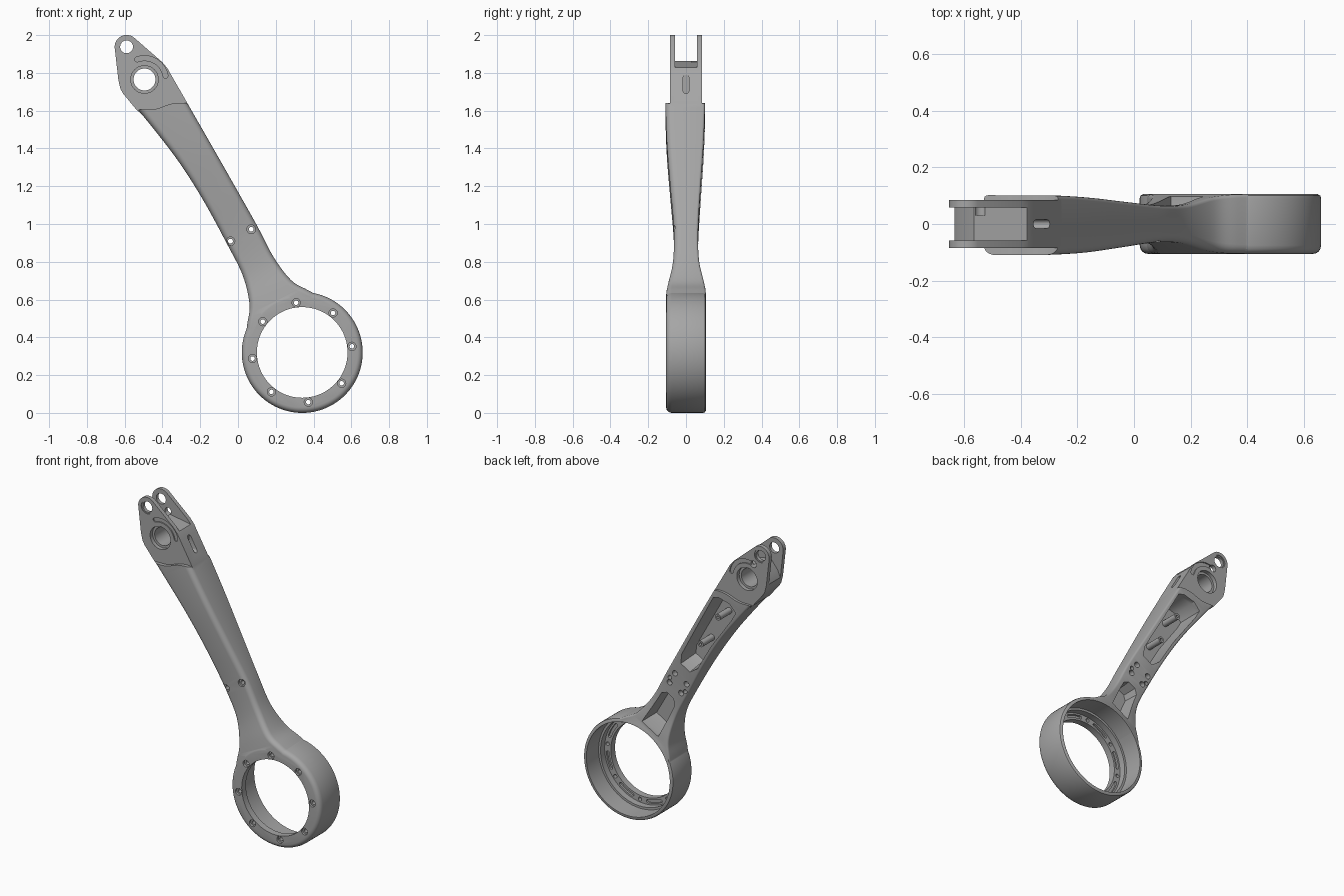
import bpy, bmesh, math
from mathutils import Vector

old = bpy.data.objects.get("Cube")
if old:
    bpy.data.objects.remove(old)

grey = bpy.data.materials.new("machined grey")
grey.use_nodes = True
colour = (0.38, 0.38, 0.38, 1)
grey.diffuse_color = colour
grey.node_tree.nodes["Principled BSDF"].inputs["Base Color"].default_value = colour

RING = Vector((0.34, 0.32))       # x, z of the ring centre
BORE = Vector((-0.495, 1.765))    # head bearing bore
TIP = Vector((-0.59, 1.938))      # fork tip
ALONG = Vector((-0.498, 0.867))   # arm direction, ring to fork
ACROSS = Vector((0.867, 0.498))


def arm_point(s, t):
    """Position s along and t across the arm, as x, z."""
    return RING + ALONG * s + ACROSS * t


def finish(bm, name):
    bmesh.ops.recalc_face_normals(bm, faces=bm.faces)
    mesh = bpy.data.meshes.new(name)
    bm.to_mesh(mesh)
    bm.free()
    mesh.materials.append(grey)
    ob = bpy.data.objects.new(name, mesh)
    bpy.context.collection.objects.link(ob)
    return ob


def skin(sections, name):
    """Closed solid through a list of equal-length loops of 3D points."""
    bm = bmesh.new()
    loops = [[bm.verts.new(p) for p in sec] for sec in sections]
    for a, b in zip(loops, loops[1:]):
        for i in range(len(a)):
            j = (i + 1) % len(a)
            bm.faces.new((a[i], a[j], b[j], b[i]))
    bm.faces.new(loops[0])
    bm.faces.new(loops[-1])
    return finish(bm, name)


def prism(outline, y0, y1, name="cutter"):
    return skin([[(p[0], y, p[1]) for p in outline] for y in (y0, y1)], name)


def arc(c, r, a0, a1, n):
    step = (a1 - a0) / n
    return [(c[0] + r * math.cos(math.radians(a0 + step * i)),
             c[1] + r * math.sin(math.radians(a0 + step * i))) for i in range(n + 1)]


def disc(c, r, y0, y1, n=32, name="cutter"):
    return prism(arc(c, r, 0, 360, n)[:-1], y0, y1, name)


def arc_slot(c, r, width, a0, a1, y0, y1):
    """Curved slot with rounded ends."""
    h = width / 2
    ends = [arc(c, r, a, a, 1)[0] for a in (a0, a1)]
    outline = (arc(c, r + h, a0, a1, 16) + arc(ends[1], h, a1, a1 + 180, 6)[1:-1]
               + arc(c, r - h, a1, a0, 16) + arc(ends[0], h, a0 + 180, a0 + 360, 6)[1:-1])
    return prism(outline, y0, y1)


def combine(target, tool, operation="DIFFERENCE"):
    mod = target.modifiers.new("shape", "BOOLEAN")
    mod.operation, mod.object, mod.solver = operation, tool, "EXACT"
    bpy.context.view_layer.objects.active = target
    bpy.ops.object.modifier_apply(modifier=mod.name)
    bpy.data.objects.remove(tool)


def spline(points, per):
    """Catmull-Rom through tuples of any length."""
    pts = [points[0]] + points + [points[-1]]
    out = []
    for a, b, c, d in zip(pts, pts[1:], pts[2:], pts[3:]):
        for k in range(per):
            u = k / per
            out.append([0.5 * (2 * q + (r - p) * u + (2 * p - 5 * q + 4 * r - s) * u * u
                               + (3 * q - p - 3 * r + s) * u ** 3)
                        for p, q, r, s in zip(a, b, c, d)])
    return out + [list(points[-1])]


# Arm: along, left edge, right edge, front depth, back depth
stations = [(0.20, -0.235, 0.235, 0.104, 0.104), (0.275, -0.178, 0.188, 0.104, 0.104),
            (0.36, -0.115, 0.14, 0.094, 0.094), (0.51, -0.07, 0.12, 0.068, 0.068),
            (0.70, -0.059, 0.127, 0.065, 0.065), (0.95, -0.053, 0.129, 0.083, 0.078),
            (1.19, -0.063, 0.13, 0.1, 0.092), (1.42, -0.093, 0.13, 0.108, 0.1),
            (1.64, -0.13, 0.13, 0.11, 0.102)]
sections = []
for s, left, right, front, back in spline(stations, 6):
    f, b = 0.032, 0.012
    corners = (arc((right - f, f - front), f, -90, 0, 6) + arc((right - b, back - b), b, 0, 90, 3)
               + arc((left + b, back - b), b, 90, 180, 3) + arc((left + f, f - front), f, 180, 270, 6))
    row = []
    for t, y in corners:
        p = arm_point(s, t)
        row.append((p.x, y, p.y))
    sections.append(row)
link = skin(sections, "arm_link")

# Wavy shoulder where the arm stops and the thinner head begins
wave = spline([(-0.66, 1.59), (-0.537, 1.604), (-0.44, 1.608), (-0.35, 1.637),
               (-0.267, 1.638), (-0.15, 1.60)], 6)
combine(link, prism(wave + [(-0.1, 2), (-0.7, 2)], -0.2, 0.2))

# Head with two fork plates
inner = [arm_point(1.32, t) for t in (-0.035, 0.105)]
head_outline = (arc(TIP, 0.063, 52, 186, 14) + [(-0.633, 1.76), (-0.622, 1.715), (-0.608, 1.69), (-0.537, 1.604)]
                + inner + [(-0.267, 1.638), (-0.352, 1.786), (-0.372, 1.822), (-0.4, 1.856)])
head = prism(head_outline, -0.085, 0.085, "head")
slot = [(-0.75, 1.7), (-0.633, 1.755), (-0.615, 1.80), (-0.565, 1.862), (-0.37, 1.828),
        (-0.2, 1.80), (-0.2, 2.1), (-0.75, 2.1)]
combine(head, prism(slot, -0.058, 0.058))
combine(link, head, "UNION")

# Ring body with rounded rims
rim = [(0.292, -0.105), (0.302, -0.103), (0.311, -0.097), (0.317, -0.088), (0.32, -0.075),
       (0.32, 0.09), (0.317, 0.1), (0.308, 0.105)]
ring = skin([[(x, y, z) for x, z in arc(RING, r, 0, 360, 96)[:-1]] for r, y in rim], "ring")
combine(link, ring, "UNION")

# Stepped bore, open at the back
for r, y in ((0.24, -0.2), (0.284, -0.062), (0.298, -0.02)):
    combine(link, disc(RING, r, y, 0.2, 96))

# Ring screws and the curved slots between them
for i in range(8):
    angle = -83 + 45 * i
    c = arc(RING, 0.265, angle, angle, 1)[0]
    combine(link, disc(c, 0.022, -0.2, -0.09, 20))
    combine(link, disc(c, 0.012, -0.2, -0.04, 16))
    combine(link, arc_slot(RING, 0.263, 0.02, angle + 12, angle + 33, -0.076, -0.04))

# Back pockets: long arm pocket and small neck pocket
pockets = [([(0.84, 0.0), (0.84, 0.075), (0.9, 0.1), (1.40, 0.108), (1.43, 0.08),
             (1.45, 0.0), (1.43, -0.06), (1.36, -0.06), (1.1, -0.033), (0.9, -0.03)], -0.045),
           ([(0.335, -0.05), (0.335, 0.085), (0.57, 0.085), (0.6, 0.06), (0.6, 0.005), (0.57, -0.025)], -0.03)]
for outline, floor in pockets:
    low = [arm_point(s, t) for s, t in outline]
    mid = sum(low, Vector((0, 0))) / len(low)
    loops = [[(mid.x + (p.x - mid.x) * k, y, mid.y + (p.y - mid.y) * k) for p in low]
             for k, y in ((0.88, floor), (1, 0.07), (1, 0.2))]
    combine(link, skin(loops, "cutter"))

# Posts standing in the long pocket
for s, t in ((1.05, 0.035), (1.29, 0.03)):
    post = disc(arm_point(s, t), 0.02, -0.06, 0.07, 20)
    combine(link, post, "UNION")
    combine(link, disc(arm_point(s, t), 0.009, 0.03, 0.1, 12))

# Clamp screws through the waist
for t in (-0.036, 0.091):
    c = arm_point(0.7, t)
    combine(link, disc(c, 0.023, -0.2, -0.052, 20))
    combine(link, disc(c, 0.013, -0.2, 0.2, 16))
    for s in (0.67, 0.75):
        combine(link, disc(arm_point(s, t * 0.75 + 0.008), 0.018, 0.03, 0.2, 16))

# Head bores, tip holes, grooves and the small pin hole
combine(link, disc(BORE, 0.058, -0.2, 0.2, 40))
combine(link, disc(TIP, 0.034, -0.2, 0.2, 28))
for side in (-1, 1):
    y0, y1 = sorted((side * 0.06, side * 0.2))
    combine(link, disc(BORE, 0.073, y0, y1, 40))
    y0, y1 = sorted((side * 0.08, side * 0.2))
    combine(link, disc(TIP, 0.042, y0, y1, 28))
    y0, y1 = sorted((side * 0.077, side * 0.2))
    combine(link, arc_slot(BORE, 0.113, 0.026, 10, 110, y0, y1))
combine(link, disc((-0.54, 1.872), 0.022, 0.03, 0.2, 20))

# Cable slot in the long side of the head
side_slot = arc((0, 1.775), 0.015, 0, 180, 8) + arc((0, 1.705), 0.015, 180, 360, 8)
combine(link, skin([[(x, y, z) for y, z in side_slot] for x in (-0.36, -0.2)], "cutter"))

bpy.ops.object.select_all(action="DESELECT")
link.select_set(True)
bpy.context.view_layer.objects.active = link
bpy.ops.object.shade_smooth_by_angle(angle=math.radians(32))
